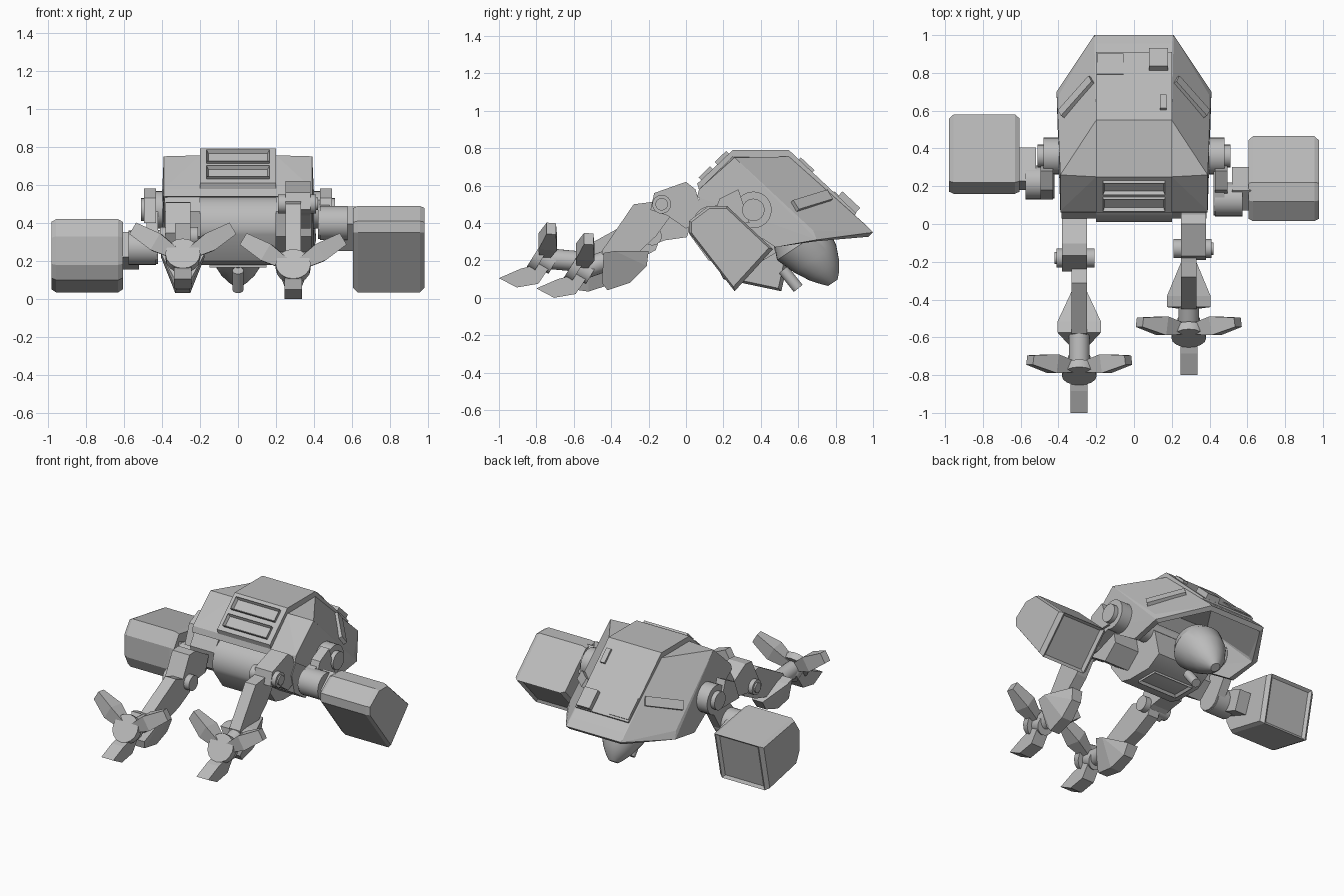
import bpy, bmesh
from math import sin, cos, pi, radians
from mathutils import Vector, Matrix

cube = bpy.data.objects.get("Cube")
if cube:
    bpy.data.objects.remove(cube, do_unlink=True)

grey = bpy.data.materials.new("plain_grey")
grey.use_nodes = True
COLOUR = (0.5, 0.5, 0.5, 1)
grey.diffuse_color = COLOUR
grey.node_tree.nodes["Principled BSDF"].inputs["Base Color"].default_value = COLOUR


def finish(name, bm, smooth=False):
    bmesh.ops.recalc_face_normals(bm, faces=bm.faces)
    mesh = bpy.data.meshes.new(name)
    bm.to_mesh(mesh)
    bm.free()
    mesh.materials.append(grey)
    ob = bpy.data.objects.new(name, mesh)
    bpy.context.collection.objects.link(ob)
    if smooth:
        bpy.ops.object.select_all(action='DESELECT')
        ob.select_set(True)
        bpy.context.view_layer.objects.active = ob
        bpy.ops.object.shade_smooth_by_angle(angle=radians(32))
    return ob


def hull_mesh(points):
    bm = bmesh.new()
    for p in points:
        bm.verts.new(p)
    bmesh.ops.convex_hull(bm, input=bm.verts)
    loose = [v for v in bm.verts if not v.link_faces]
    bmesh.ops.delete(bm, geom=loose, context='VERTS')
    bmesh.ops.dissolve_limit(bm, angle_limit=radians(2), verts=bm.verts, edges=bm.edges)
    return bm


def hull(name, points, smooth=False):
    return finish(name, hull_mesh(points), smooth)


def recess(bm, normal, rim, depth):
    """Inset the face that looks most along normal and sink it."""
    bmesh.ops.recalc_face_normals(bm, faces=bm.faces)
    bm.normal_update()
    face = max(bm.faces, key=lambda f: f.normal.dot(normal))
    bmesh.ops.inset_region(bm, faces=[face], thickness=rim, depth=0)
    bmesh.ops.translate(bm, verts=face.verts, vec=-face.normal * depth)


def prism(name, profile, x0, x1, smooth=False):
    """Extrude a y-z outline from x0 to x1."""
    bm = bmesh.new()
    face = bm.faces.new([bm.verts.new((x0, y, z)) for y, z in profile])
    ext = bmesh.ops.extrude_face_region(bm, geom=[face])["geom"]
    moved = [g for g in ext if isinstance(g, bmesh.types.BMVert)]
    bmesh.ops.translate(bm, verts=moved, vec=(x1 - x0, 0, 0))
    return finish(name, bm, smooth)


def ring(centre, radius, axis, n=24):
    quat = Vector((0, 0, 1)).rotation_difference(Vector(axis))
    return [Vector(centre) + quat @ Vector((radius * cos(2 * pi * i / n), radius * sin(2 * pi * i / n), 0))
            for i in range(n)]


def rod(name, a, b, radius, n=24):
    a, b = Vector(a), Vector(b)
    return hull(name, ring(a, radius, b - a, n) + ring(b, radius, b - a, n), True)


def slab(name, centre, along, normal, size, rim=0, depth=0):
    """Box lying on a plane, with an optional sunken top."""
    n, u = Vector(normal).normalized(), Vector(along).normalized()
    mat = Matrix((u, n.cross(u), n)).transposed().to_4x4()
    mat.translation = centre
    bm = bmesh.new()
    bmesh.ops.create_cube(bm, size=1, matrix=mat @ Matrix.Diagonal((*size, 1)))
    if rim:
        recess(bm, n, rim, depth)
    return finish(name, bm)


def turn(points, pivot, degrees, target):
    """Rotate y-z points about a pivot and carry the pivot to target."""
    c, s = cos(radians(degrees)), sin(radians(degrees))
    return [(target[0] + c * (y - pivot[0]) - s * (z - pivot[1]),
             target[1] + s * (y - pivot[0]) + c * (z - pivot[1])) for y, z in points]


# Hollow faceted shell
half = [(.2, .07, .54), (.2, .07, .58), (.2, .25, .755), (.2, .55, .755), (.2, .955, .395), (.21, 1, .35),
        (.39, .06, .54), (.39, .07, .58), (.39, .26, .75), (.4, .68, .36), (.41, .70, .31), (.4, .48, .27)]
bm = hull_mesh([(s * x, y, z) for x, y, z in half for s in (1, -1)])
bmesh.ops.recalc_face_normals(bm, faces=bm.faces)
bm.normal_update()
under = [f for f in bm.faces if f.normal.z < -0.5]
bmesh.ops.delete(bm, geom=under, context='FACES')
shell = finish("shell", bm)
thick = shell.modifiers.new("thickness", 'SOLIDIFY')
thick.thickness, thick.offset = 0.035, -1

# Raised centre strip running over the shell
prism("centre_strip", [(.06, .61), (.25, .79), (.55, .79), (.91, .452), (.885, .42), (.54, .74), (.26, .74),
                       (.075, .56)], -.2, .2)

# Front vents on the sloping face
slope, face_out = Vector((0, .72, .69)), Vector((0, -.69, .72))
mid = Vector((0, .155, .70))
for i in (-1, 1):
    slab("vent_frame", mid + slope * .06 * i + face_out * .005, (1, 0, 0), face_out,
         (.33, .085, .03), .017, .025)

# Hatches on the rear slope
for name, x, y, w, l, t in (("square_hatch", -.125, .845, .14, .15, .012),
                            ("rear_block", .13, .86, .1, .13, .07),
                            ("small_bar", .155, .64, .035, .1, .03)):
    slab(name, (x, y, .79 - .94 * (y - .55)), (1, 0, 0), (0, .68, .73), (w, l, t))

# Torso under the shell with a rounded front
arc = [(.16 + .15 * cos(radians(a)), .39 + .15 * sin(radians(a))) for a in range(60, 201, 10)]
prism("torso", arc + [(.12, .2), (.2, .18), (.38, .18), (.48, .24), (.44, .42), (.34, .52)], -.2, .2, True)
slab("belly_plate", (0, .3, .18), (1, 0, 0), (0, 0, -1), (.3, .16, .03), .025, .02)
rod("hip_axle", (-.38, .12, .41), (.38, .12, .41), .07)
rod("shoulder_axle", (-.4, .36, .45), (.4, .36, .45), .07)

# Smooth tapering pod below the rear
pod = []
for y, z, r in ((.58, .35, .13), (.62, .29, .16), (.69, .21, .135), (.74, .145, .095), (.77, .105, .058),
                (.785, .08, .03)):
    pod += ring((0, y, z), r, (0, .55, -.83), 32)
hull("pod", pod, True)
rod("pod_nozzle", (0, .52, .15), (0, .6, .05), .03, 12)


def toe(name, base, tip, widths):
    """Four-sided tapered toe pointing from base to tip."""
    base, tip = Vector(base), Vector(tip)
    d = (tip - base).normalized()
    u = d.cross(Vector((0, 1, 0))).normalized()
    v = d.cross(u)
    pts = []
    for t, (a, b) in zip((0, .45, 1), widths):
        c = base.lerp(tip, t)
        pts += [c + u * a * i + v * b * j for i in (-1, 1) for j in (-1, 1)]
    hull(name, pts)


KNEE = (-.13, .5)


def leg(s, side, knee, thigh_turn, shin_turn, foot):
    thigh = [(-.17, .56), (0, .62), (.05, .58), (.1, .42), (0, .37), (-.1, .44), (-.19, .47)]
    shin = [(-.09, .53), (-.2, .51), (-.28, .5), (-.45, .25), (-.44, .18), (-.3, .2), (-.16, .33), (-.08, .44)]
    prism(side + "_thigh", turn(thigh, KNEE, thigh_turn, knee), s * .25, s * .38)
    prism(side + "_hip_housing", [(.03, .46), (.08, .54), (.25, .5), (.28, .34), (.18, .25), (.06, .33)],
          s * .2, s * .385)
    prism(side + "_shin", turn(shin, KNEE, shin_turn, knee), s * .25, s * .33)
    rod(side + "_knee_bolt", (s * .21, *knee), (s * .41, *knee), .05)
    rod(side + "_knee_pin", (s * .40, *knee), (s * .42, *knee), .033)
    # Boat-shaped calf guard, wide on top with a narrow keel
    guard = [(-.2, .25, .04), (-.38, .25, .115), (-.44, .24, .115), (-.21, .17, .035), (-.3, .08, .04),
             (-.42, .04, .035), (-.45, .08, .04)]
    flat = turn([g[:2] for g in guard], KNEE, shin_turn, knee)
    hull(side + "_calf_guard", [(s * .29 + i * g[2], y, z) for g, (y, z) in zip(guard, flat) for i in (-1, 1)])
    # Ankle and three-toed claw
    ankle = turn([(-.42, .2)], KNEE, shin_turn, knee)[0]
    fy, fz = foot
    x = s * .29
    rod(side + "_ankle", (x, *ankle), (x, fy + .06, fz - .03), .055)
    rod(side + "_claw_hub", (x, fy + .1, fz - .06), (x, fy + .03, fz - .02), .06)
    rod(side + "_claw_disc", (x, fy + .04, fz - .025), (x, fy, fz), .092, 16)
    for i in (-1, 1):
        toe(side + "_upper_toe", (x + i * .04, fy + .05, fz), (x + i * .26, fy + .085, fz + .13),
            ((.03, .03), (.05, .05), (.035, .025)))
    lower = [(.1, -.04), (-.08, -.085), (-.195, -.135), (-.1, -.185), (.015, -.165)]
    prism(side + "_lower_toe", [(fy + y, fz + z) for y, z in lower], x - .045, x + .045)


leg(1, "left", KNEE, 0, 0, (-.605, .185))
leg(-1, "right", (-.18, .33), 43, -27, (-.805, .24))


def arm(s, side, elbow, outline, panel_angle):
    shoulder = (.36, .47)
    rod(side + "_shoulder", (s * .37, *shoulder), (s * .48, *shoulder), .098)
    rod(side + "_shoulder_cap", (s * .47, *shoulder), (s * .51, *shoulder), .06)
    hull(side + "_upper_arm", [p for x in (.42, .48) for c, r in ((shoulder, .07), (elbow, .085))
                               for p in ring((s * x, *c), r, (1, 0, 0), 16)])
    prism(side + "_arm_bracket", [(.13, .4), (.18, .53), (.28, .58), (.34, .4)], s * .43, s * .495)
    rod(side + "_elbow", (s * .43, *elbow), (s * .575, *elbow), .09)
    # Heavy block fist with a sunken rear panel
    fist = sum((Vector(p) for p in outline), Vector((0, 0))) / len(outline)
    d = fist - Vector(elbow)
    wrist = Vector(elbow) + d / 2
    slab(side + "_wrist", (s * .57, wrist.x + .03, wrist.y), (0, d.x, d.y), (1, 0, 0), (.19, .14, .1))
    bm = hull_mesh([(s * x, *fist.lerp(Vector(p), k))
                    for x, k in ((.605, .92), (.63, 1), (.955, 1), (.98, .92)) for p in outline])
    a = radians(panel_angle)
    recess(bm, Vector((0, cos(a), sin(a))), .025, .015)
    finish(side + "_block_fist", bm)


arm(1, "left", (.13, .40), [(.015, .41), (.015, .35), (.26, .035), (.465, .26), (.22, .49), (.12, .49)], -39)
arm(-1, "right", (.22, .27), [(.16, .18), (.2, .1), (.51, .035), (.58, .36), (.22, .42), (.16, .33)], -12)

# Raised bars on the shell flanks
for s in (-1, 1):
    a, b = Vector((s * .22, .76, .543)), Vector((s * .38, .58, .488))
    slab("flank_bar", (a + b) / 2, b - a, (s * .103, .068, .077), (.25, .06, .04))
